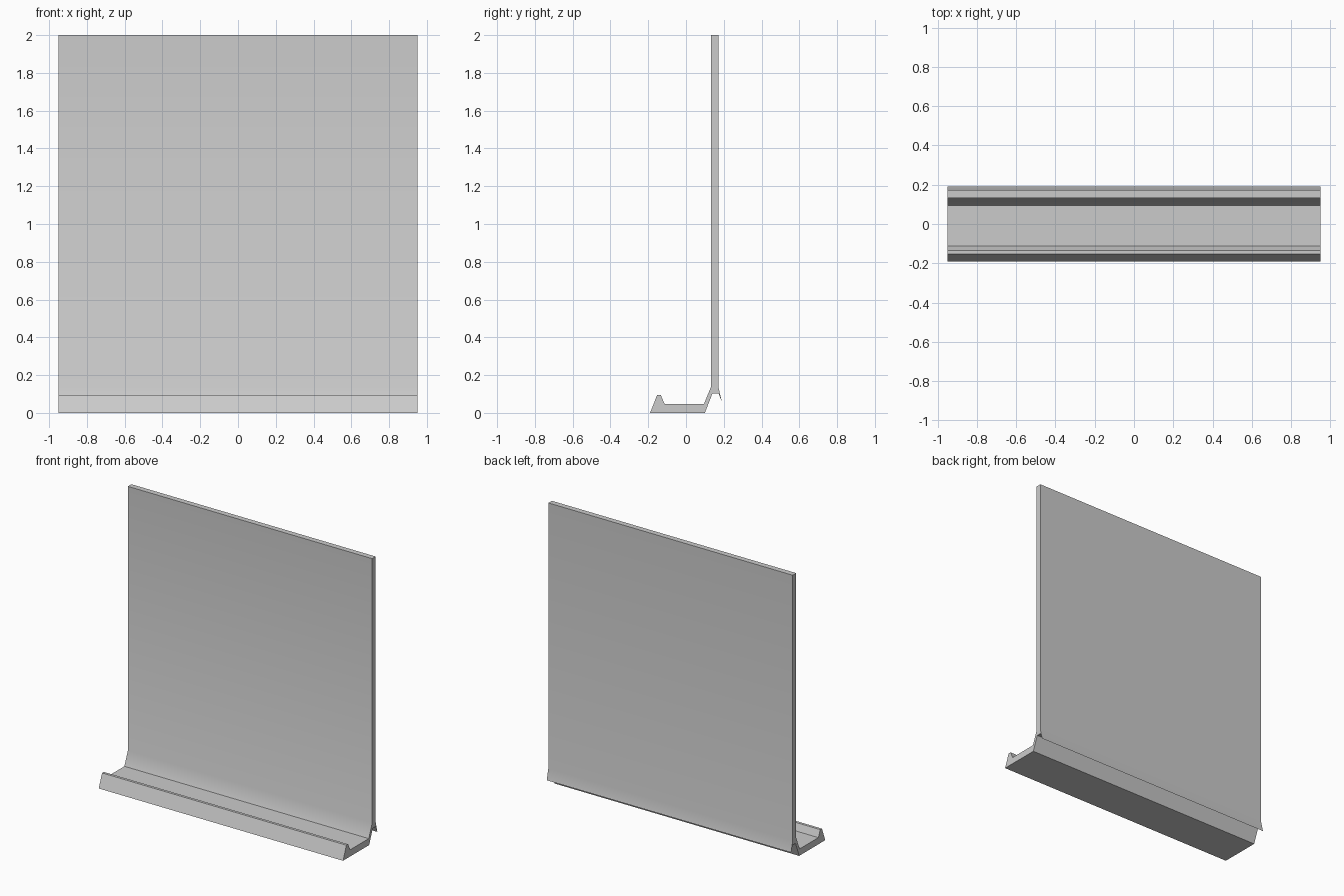
import bpy, bmesh, math

cube = bpy.data.objects.get("Cube")
if cube:
    bpy.data.objects.remove(cube, do_unlink=True)

# Plain grey material
grey = bpy.data.materials.new("plain grey")
grey.use_nodes = True
colour = (0.6, 0.6, 0.6, 1)
grey.diffuse_color = colour
grey.node_tree.nodes["Principled BSDF"].inputs["Base Color"].default_value = colour


def extrude_profile(name, profile, half_width):
    """Sweep a closed (y, z) outline along x."""
    bm = bmesh.new()
    face = bm.faces.new([bm.verts.new((-half_width, y, z)) for y, z in profile])
    swept = bmesh.ops.extrude_face_region(bm, geom=[face])
    verts = [g for g in swept["geom"] if isinstance(g, bmesh.types.BMVert)]
    bmesh.ops.translate(bm, verts=verts, vec=(2 * half_width, 0, 0))
    bmesh.ops.recalc_face_normals(bm, faces=bm.faces)
    mesh = bpy.data.meshes.new(name)
    bm.to_mesh(mesh)
    bm.free()
    mesh.materials.append(grey)
    obj = bpy.data.objects.new(name, mesh)
    bpy.context.collection.objects.link(obj)
    return obj


# Outline: front lip, tray, upright back panel, rear drip fin, underside
front_lip = [(-0.19, 0), (-0.153, 0.095), (-0.134, 0.095), (-0.113, 0.047)]
tray = [(0.095, 0.047)]
back_panel = [(0.133, 0.14), (0.133, 2), (0.172, 2), (0.172, 0.135)]
rear_fin = [(0.19, 0.058), (0.172, 0.103)]
underside = [(0.14, 0.103), (0.1, 0)]

holder = extrude_profile("ledge_and_back_panel",
                         front_lip + tray + back_panel + rear_fin + underside, 0.95)

# Soft shading over the shallow bends, crisp edges elsewhere
bpy.ops.object.select_all(action="DESELECT")
holder.select_set(True)
bpy.context.view_layer.objects.active = holder
bpy.ops.object.shade_smooth_by_angle(angle=math.radians(30))
